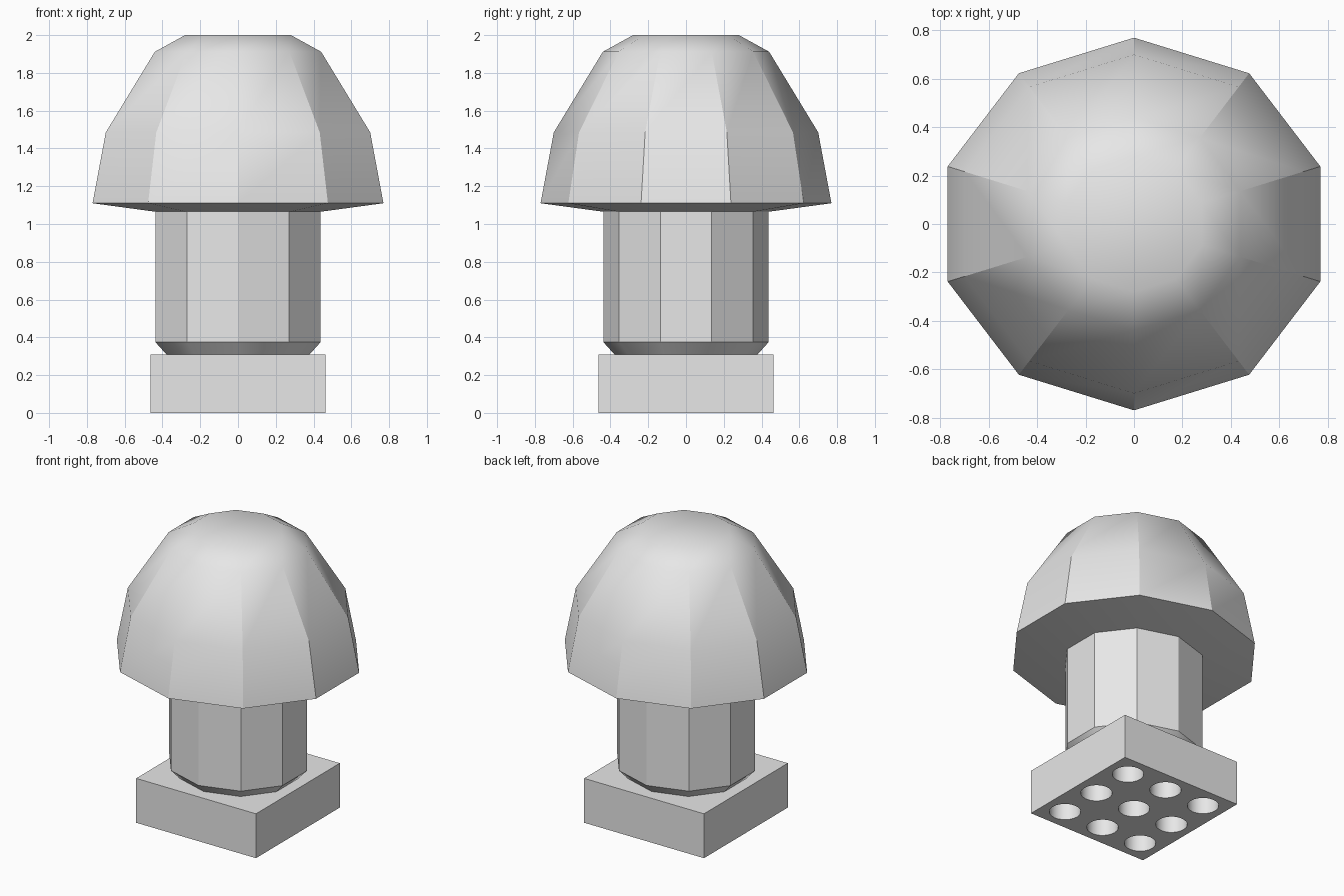
import bpy, bmesh, math

cube = bpy.data.objects.get("Cube")
if cube:
    bpy.data.objects.remove(cube, do_unlink=True)

# One plain grey for the whole model
grey = bpy.data.materials.new("light_grey")
grey.use_nodes = True
grey.diffuse_color = (0.8, 0.8, 0.8, 1)
grey.node_tree.nodes["Principled BSDF"].inputs["Base Color"].default_value = grey.diffuse_color

SIDES = 10
STRETCH = 1 / math.cos(math.pi / SIDES)  # makes the decagon as wide as it is deep


def add_object(name, bm):
    bmesh.ops.recalc_face_normals(bm, faces=bm.faces[:])
    mesh = bpy.data.meshes.new(name)
    bm.to_mesh(mesh)
    bm.free()
    mesh.materials.append(grey)
    obj = bpy.data.objects.new(name, mesh)
    bpy.context.collection.objects.link(obj)
    return obj


def activate(obj):
    bpy.ops.object.select_all(action='DESELECT')
    obj.select_set(True)
    bpy.context.view_layer.objects.active = obj


def shade(obj):
    activate(obj)
    bpy.ops.object.shade_smooth_by_angle(angle=math.radians(30))


def lathe(name, profile):
    """Ten-sided turned solid from (radius, height) points."""
    bm = bmesh.new()
    rings = []
    for r, z in profile:
        angles = [math.pi / 2 + 2 * math.pi * i / SIDES for i in range(SIDES)]
        rings.append([bm.verts.new((r * STRETCH * math.cos(a), r * math.sin(a), z))
                      for a in angles])
    for low, high in zip(rings, rings[1:]):
        for i in range(SIDES):
            j = (i + 1) % SIDES
            bm.faces.new((low[i], low[j], high[j], high[i]))
    bm.faces.new(rings[0])
    bm.faces.new(rings[-1])
    obj = add_object(name, bm)
    shade(obj)
    return obj


# Domed cap and stem
lathe("cap", [(0.438, 1.065), (0.77, 1.11), (0.70, 1.485), (0.44, 1.912), (0.28, 2.0)])
lathe("stem", [(0.37, 0.30), (0.438, 0.375), (0.438, 1.065)])

# Square base block
HALF, HEIGHT = 0.463, 0.31
bm = bmesh.new()
bmesh.ops.create_cube(bm, size=1)
for v in bm.verts:
    v.co = (v.co.x * 2 * HALF, v.co.y * 2 * HALF, (v.co.z + 0.5) * HEIGHT)
base = add_object("base", bm)

# Three by three grid of round sockets in the underside
DEPTH, PITCH = 0.2, 0.31
bm = bmesh.new()
for ix in (-1, 0, 1):
    for iy in (-1, 0, 1):
        peg = bmesh.ops.create_cone(bm, cap_ends=True, segments=24, radius1=0.1,
                                    radius2=0.1, depth=2 * DEPTH)
        bmesh.ops.translate(bm, verts=peg["verts"], vec=(ix * PITCH, iy * PITCH, 0))
cutter = add_object("socket_cutter", bm)
cutter.hide_render = True

cut = base.modifiers.new("sockets", 'BOOLEAN')
cut.operation = 'DIFFERENCE'
cut.solver = 'EXACT'
cut.object = cutter
activate(base)
bpy.ops.object.modifier_apply(modifier=cut.name)
bpy.data.objects.remove(cutter, do_unlink=True)
shade(base)
